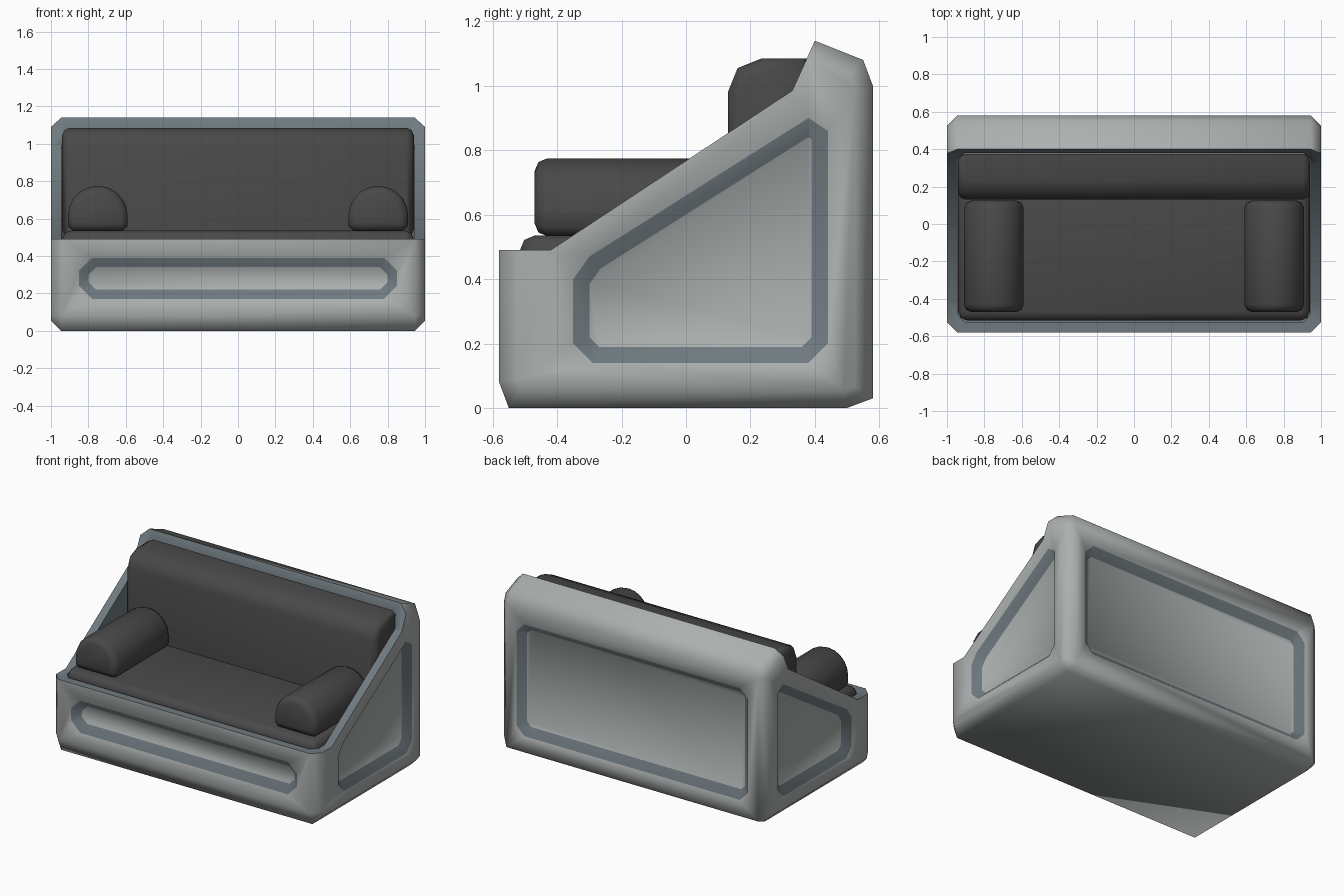
import bpy, bmesh, math
from mathutils import Vector

if "Cube" in bpy.data.objects:
    bpy.data.objects.remove(bpy.data.objects["Cube"])


def material(name, rgb):
    m = bpy.data.materials.new(name)
    m.diffuse_color = (*rgb, 1)
    m.use_nodes = True
    m.node_tree.nodes["Principled BSDF"].inputs["Base Color"].default_value = m.diffuse_color
    return m


SHELL = material("light grey shell", (0.41, 0.435, 0.43))
TRIM = material("blue grey trim", (0.16, 0.195, 0.215))
FABRIC = material("charcoal fabric", (0.066, 0.066, 0.066))


def loft(name, rings, mats, bevel=0, segments=1, side_mat=0, cap_mat=0, all_edges=False):
    """Join two matching outlines into a closed solid, optionally bevelled."""
    bm = bmesh.new()
    a, b = [[bm.verts.new(p) for p in ring] for ring in rings]
    n = len(a)
    for i in range(n):
        j = (i + 1) % n
        bm.faces.new((a[i], a[j], b[j], b[i])).material_index = side_mat
    caps = [bm.faces.new(a), bm.faces.new(b)]
    for f in caps:
        f.material_index = cap_mat
    bmesh.ops.recalc_face_normals(bm, faces=bm.faces[:])
    if bevel:
        edges = bm.edges[:] if all_edges else [e for f in caps for e in f.edges]
        bmesh.ops.bevel(bm, geom=edges, offset=bevel, segments=segments,
                        profile=0.5, affect='EDGES')
    bmesh.ops.recalc_face_normals(bm, faces=bm.faces[:])
    me = bpy.data.meshes.new(name)
    bm.to_mesh(me)
    bm.free()
    for m in mats:
        me.materials.append(m)
    ob = bpy.data.objects.new(name, me)
    bpy.context.collection.objects.link(ob)
    return ob


def activate(ob):
    bpy.ops.object.select_all(action='DESELECT')
    ob.select_set(True)
    bpy.context.view_layer.objects.active = ob


def smooth(ob, angle=50):
    activate(ob)
    bpy.ops.object.shade_smooth_by_angle(angle=math.radians(angle))


def along_x(profile, x0, x1):
    return [[Vector((x, y, z)) for y, z in profile] for x in (x0, x1)]


def along_y(profile, y0, y1):
    return [[Vector((x, y, z)) for x, z in profile] for y in (y0, y1)]


def cut(ob, cutter):
    activate(ob)
    mod = ob.modifiers.new("cut", 'BOOLEAN')
    mod.operation = 'DIFFERENCE'
    mod.solver = 'EXACT'
    mod.object = cutter
    bpy.ops.object.modifier_apply(modifier=mod.name)
    bpy.data.objects.remove(cutter, do_unlink=True)


def inset(poly, d):
    """Offset a convex counter-clockwise outline inwards by d."""
    pts, out, n = [Vector(p) for p in poly], [], len(poly)
    for i, p in enumerate(pts):
        e0 = (p - pts[i - 1]).normalized()
        e1 = (pts[(i + 1) % n] - p).normalized()
        n0, n1 = Vector((-e0.y, e0.x)), Vector((-e1.y, e1.x))
        out.append(p + (n0 + n1) * d / (1 + n0.dot(n1)))
    return out


def chamfered(u0, u1, v0, v1, c):
    return [(u0 + c, v0), (u1 - c, v0), (u1, v0 + c), (u1, v1 - c),
            (u1 - c, v1), (u0 + c, v1), (u0, v1 - c), (u0, v0 + c)]


def recess(ob, poly, place, depth=0.045, slope=0.05):
    """Sink a panel with sloping trim walls; place(u, v, out) gives the 3D point."""
    rings = [[place(u, v, h) for u, v in inset(poly, d)]
             for h, d in ((0.2 * depth, -0.2 * slope), (-depth, slope))]
    cut(ob, loft("recess_cutter", rings, [SHELL, TRIM], side_mat=1))


# Outer shell: chamfered block, later trimmed along the slope
block = [(-0.55, 0), (0.50, 0), (0.58, 0.03), (0.58, 1.0), (0.55, 1.08),
         (-0.58, 1.53), (-0.58, 0.08)]
shell = loft("sofa_shell", along_x(block, -1, 1), [SHELL, TRIM], bevel=0.055)

# Sloping opening and its trim-coloured rim
above = [(-0.7, 0.49), (-0.42, 0.49), (0.33, 0.985), (0.40, 1.14), (0.65, 1.69), (-0.7, 1.7)]
cut(shell, loft("slope_cutter", along_x(above, -1.2, 1.2), [SHELL, TRIM], side_mat=1, cap_mat=1))

# Hollow for the cushions
plan = chamfered(-0.945, 0.945, -0.525, 0.38, 0.04)
hollow = [[Vector((x, y, z)) for x, y in plan] for z in (0.44, 1.6)]
cut(shell, loft("hollow_cutter", hollow, [SHELL, TRIM], side_mat=1, cap_mat=1))

# Recessed panels on both sides, front and back
side = [(-0.29, 0.14), (0.38, 0.14), (0.44, 0.20), (0.44, 0.86), (0.38, 0.90),
        (-0.30, 0.47), (-0.35, 0.40), (-0.35, 0.20)]
for s in (-1, 1):
    recess(shell, side, lambda u, v, h: Vector((s * (1 + h), u, v)))
recess(shell, chamfered(-0.85, 0.85, 0.17, 0.39, 0.07),
       lambda u, v, h: Vector((u, -0.58 - h, v)))
recess(shell, chamfered(-0.87, 0.87, 0.14, 0.90, 0.06),
       lambda u, v, h: Vector((u, 0.58 + h, v)))
smooth(shell)

# Seat cushion
seat = [(-0.515, 0.43), (0.375, 0.43), (0.375, 0.535), (-0.515, 0.535)]
smooth(loft("seat_cushion", along_x(seat, -0.94, 0.94), [FABRIC], 0.045, 2, all_edges=True))

# Back cushion
back = [(0.13, 0.50), (0.375, 0.50), (0.375, 1.085), (0.235, 1.085), (0.16, 1.055), (0.13, 0.98)]
smooth(loft("back_cushion", along_x(back, -0.94, 0.94), [FABRIC], 0.04, 2))

# Arm bolsters with domed tops
for s, label in ((-1, "left"), (1, "right")):
    dome = [(0.75 + 0.16 * math.cos(math.pi * i / 10), 0.615 + 0.16 * math.sin(math.pi * i / 10))
            for i in range(11)]
    outline = [(0.88, 0.533), (0.91, 0.56)] + dome + [(0.59, 0.56), (0.62, 0.533)]
    outline = [(s * x, z) for x, z in outline]
    smooth(loft(label + "_arm_bolster", along_y(outline, -0.47, 0.125), [FABRIC], 0.04, 2))
